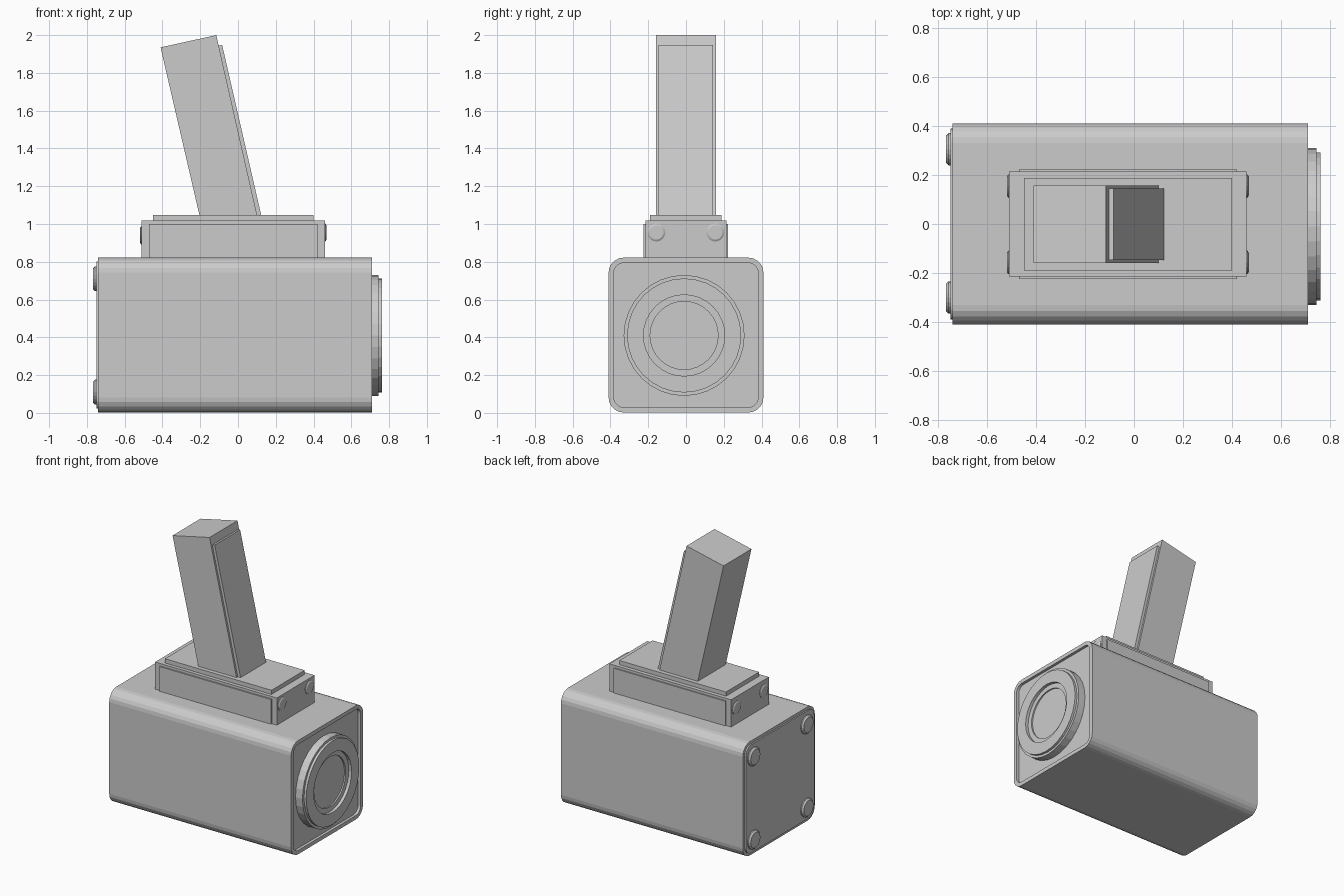
import bpy, bmesh, math

if "Cube" in bpy.data.objects:
    bpy.data.objects.remove(bpy.data.objects["Cube"])


def finish(name, bm):
    bmesh.ops.recalc_face_normals(bm, faces=bm.faces)
    mesh = bpy.data.meshes.new(name)
    bm.to_mesh(mesh)
    bm.free()
    obj = bpy.data.objects.new(name, mesh)
    bpy.context.collection.objects.link(obj)
    return obj


def loft(name, rings):
    """Skin a list of matching closed rings and cap both ends."""
    bm = bmesh.new()
    rows = [[bm.verts.new(p) for p in ring] for ring in rings]
    for a, b in zip(rows, rows[1:]):
        for i in range(len(a)):
            j = (i + 1) % len(a)
            bm.faces.new((a[i], a[j], b[j], b[i]))
    bm.faces.new(rows[0])
    bm.faces.new(rows[-1])
    return finish(name, bm)


def rounded_ring(x, inset, half=0.41, radius=0.08, steps=5):
    """Rounded square in the YZ plane, centred on the body axis."""
    h, r = half - inset, max(radius - inset, 0.035)
    ring = []
    for k, (sy, sz) in enumerate([(1, 1), (-1, 1), (-1, -1), (1, -1)]):
        for s in range(steps + 1):
            a = math.pi / 2 * (k + s / steps)
            ring.append((x, sy * (h - r) + r * math.cos(a),
                         0.412 + sz * (h - r) + r * math.sin(a)))
    return ring


def lathe(name, y, z, profile, sides):
    """Turn (x, radius) stations around an axis parallel to X."""
    return loft(name, [[(x, y + r * math.cos(2 * math.pi * i / sides),
                         z + r * math.sin(2 * math.pi * i / sides))
                        for i in range(sides)] for x, r in profile])


def box(name, x0, x1, y0, y1, z0, z1):
    return loft(name, [[(x0, y0, z), (x1, y0, z), (x1, y1, z), (x0, y1, z)]
                       for z in (z0, z1)])


def slab(name, profile, y0, y1):
    """Extrude an XZ profile along Y."""
    return loft(name, [[(x, y, z) for x, z in profile] for y in (y0, y1)])


# Main housing with rounded long edges and a recessed front
loft("housing", [rounded_ring(-0.74, 0), rounded_ring(0.71, 0),
                 rounded_ring(0.71, 0.028), rounded_ring(0.69, 0.028)])
loft("back_plate", [rounded_ring(-0.75, 0.02), rounded_ring(-0.73, 0.02)])

# Stepped lens ring with a sunken centre
lathe("lens_ring", -0.01, 0.41,
      [(0.68, 0.32), (0.745, 0.32), (0.745, 0.302), (0.762, 0.302),
       (0.762, 0.215), (0.74, 0.215), (0.74, 0.18), (0.73, 0.18)], 32)

# Corner screws on the back plate
for y in (-0.3, 0.305):
    for z in (0.11, 0.71):
        lathe("back_screw", y, z,
              [(-0.74, 0.066), (-0.757, 0.066), (-0.768, 0.055)], 20)

# Mount block with side panels and a top plate
box("mount_block", -0.51, 0.46, -0.215, 0.215, 0.81, 1.018)
for side, y0, y1 in (("front", -0.225, -0.2), ("back", 0.2, 0.223)):
    box("mount_panel_" + side, -0.47, 0.42, y0, y1, 0.81, 1.0)
box("mount_top_plate", -0.45, 0.40, -0.19, 0.188, 1.0, 1.048)

# Small screws on both ends of the mount
for y in (-0.157, 0.155):
    lathe("mount_screw_right", y, 0.955,
          [(0.45, 0.048), (0.463, 0.048), (0.469, 0.038)], 16)
    lathe("mount_screw_left", y, 0.94,
          [(-0.5, 0.048), (-0.513, 0.048), (-0.519, 0.038)], 16)

# Leaning handle and its raised front pad
slab("handle", [(-0.198, 1.02), (0.107, 1.02), (-0.115, 2.0), (-0.41, 1.935)],
     -0.16, 0.158)
slab("handle_pad", [(0.08, 1.02), (0.129, 1.02), (-0.084, 1.948), (-0.13, 1.938)],
     -0.146, 0.144)
